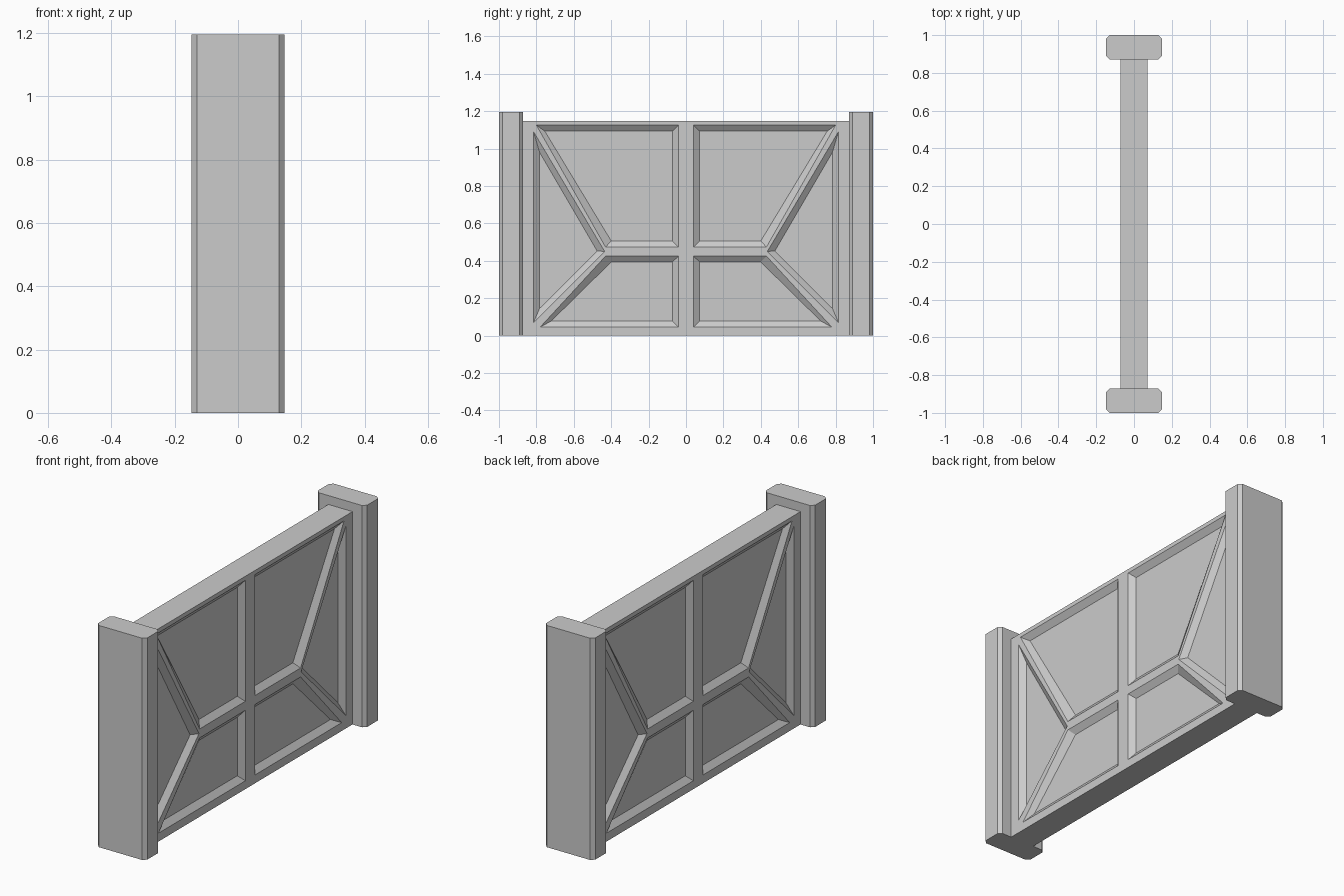
import bpy, bmesh

if "Cube" in bpy.data.objects:
    bpy.data.objects.remove(bpy.data.objects["Cube"])


def loft(bm, rings):
    """Closed solid through matching rings of points."""
    rows = [[bm.verts.new(p) for p in r] for r in rings]
    n = len(rows[0])
    for a, b in zip(rows, rows[1:]):
        for i in range(n):
            j = (i + 1) % n
            bm.faces.new((a[i], a[j], b[j], b[i]))
    bm.faces.new(rows[0])
    bm.faces.new(rows[-1])


def finish(bm, name):
    bmesh.ops.recalc_face_normals(bm, faces=bm.faces[:])
    me = bpy.data.meshes.new(name)
    bm.to_mesh(me)
    bm.free()
    ob = bpy.data.objects.new(name, me)
    bpy.context.collection.objects.link(ob)
    return ob


# End posts with chamfered upright edges
X, Y0, Y1, C = 0.147, 0.872, 1.0, 0.018
for name, s in (("post_front", -1), ("post_back", 1)):
    prof = [(-X, Y0 + C), (-X + C, Y0), (X - C, Y0), (X, Y0 + C),
            (X, Y1 - C), (X - C, Y1), (-X + C, Y1), (-X, Y1 - C)]
    bm = bmesh.new()
    loft(bm, [[(x, s * y, z) for x, y in prof] for z in (0, 1.195)])
    finish(bm, name)

# Wall slab between the posts
T, DEPTH = 0.072, 0.025
bm = bmesh.new()
loft(bm, [[(x, y, z) for x, y in ((-T, -.88), (T, -.88), (T, .88), (-T, .88))]
          for z in (0, 1.147)])
wall = finish(bm, "wall_panel")

# Sunken fields: (rim outline, floor outline) in y, z for one half of one face
fields = [
    ([(.04, .473), (.43, .473), (.80, 1.125), (.04, 1.125)],
     [(.073, .506), (.40, .506), (.755, 1.093), (.073, 1.093)]),
    ([(.04, .045), (.78, .045), (.43, .425), (.04, .425)],
     [(.073, .078), (.72, .078), (.40, .393), (.073, .393)]),
    ([(.435, .45), (.815, .07), (.815, 1.09)],
     [(.475, .452), (.783, .145), (.783, .98)]),
]
bm = bmesh.new()
for sx in (-1, 1):
    for sy in (-1, 1):
        for rim, floor in fields:
            loft(bm, [[(sx * x, sy * y, z) for y, z in ring] for x, ring in
                      ((T - DEPTH, floor), (T, rim), (T + .03, rim))])
cutter = finish(bm, "field_cutter")
cutter.hide_render = True

# Carve the fields into both faces
mod = wall.modifiers.new("fields", "BOOLEAN")
mod.operation = "DIFFERENCE"
mod.solver = "EXACT"
mod.object = cutter
bpy.context.view_layer.objects.active = wall
bpy.ops.object.modifier_apply(modifier=mod.name)
bpy.data.objects.remove(cutter)
